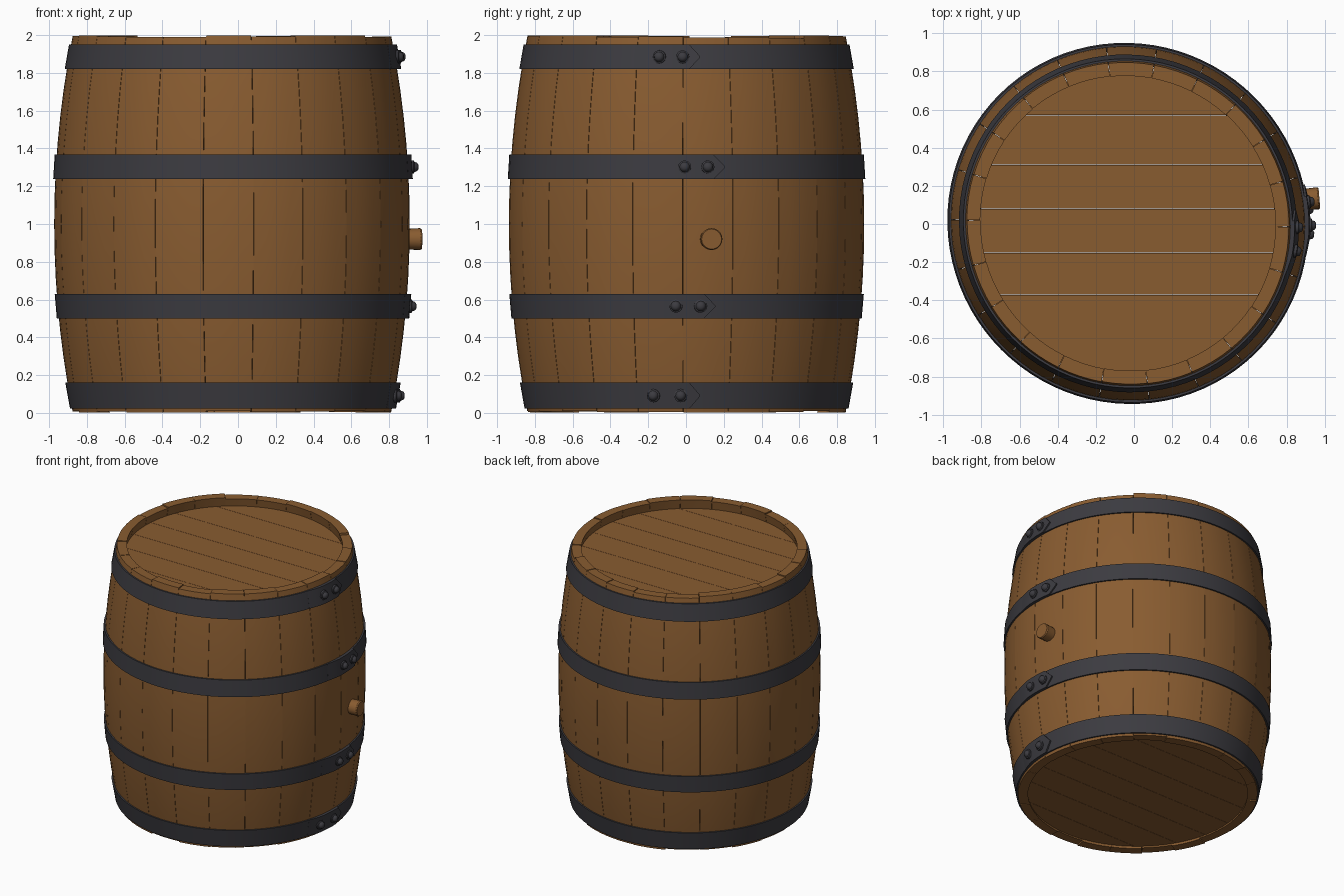
import bpy, bmesh, math, random
from mathutils import Vector, Matrix

if "Cube" in bpy.data.objects:
    bpy.data.objects.remove(bpy.data.objects["Cube"])

random.seed(4)
CX, CY = -0.032, 0.003          # barrel axis
STAVES = 22
STEP = 2 * math.pi / STAVES
SEAM = math.radians(-1.2)


def material(name, rgb):
    m = bpy.data.materials.new(name)
    m.diffuse_color = (*rgb, 1)
    m.use_nodes = True
    m.node_tree.nodes["Principled BSDF"].inputs["Base Color"].default_value = m.diffuse_color
    return m


WOOD = material("oak wood", (0.25, 0.107, 0.03))
IRON = material("dark iron", (0.045, 0.044, 0.052))


def radius(z):
    return 0.941 - 0.099 * (z - 1) ** 2


def polar(a, r, z):
    r *= 1 - 0.009 * math.sin(2 * a)     # barrel is very slightly oval
    return Vector((CX + r * math.cos(a), CY + r * math.sin(a), z))


def finish(name, bm, mat, angle=30):
    bmesh.ops.recalc_face_normals(bm, faces=bm.faces)
    me = bpy.data.meshes.new(name)
    bm.to_mesh(me)
    bm.free()
    ob = bpy.data.objects.new(name, me)
    bpy.context.collection.objects.link(ob)
    me.materials.append(mat)
    bpy.ops.object.select_all(action='DESELECT')
    bpy.context.view_layer.objects.active = ob
    ob.select_set(True)
    bpy.ops.object.shade_smooth_by_angle(angle=math.radians(angle))
    return ob


def loft(bm, rings, closed=False):
    """Skin equal-length closed loops of points; cap the ends unless closed."""
    vs = [[bm.verts.new(p) for p in ring] for ring in rings]
    n = len(vs[0])
    pairs = list(zip(vs, vs[1:])) + ([(vs[-1], vs[0])] if closed else [])
    for a, b in pairs:
        for i in range(n):
            j = (i + 1) % n
            bm.faces.new((a[i], a[j], b[j], b[i]))
    if not closed:
        bm.faces.new(vs[0])
        bm.faces.new(vs[-1])


def disc_rings(base, angle, steps, n):
    """Circles stacked along the outward direction, from (distance, radius) pairs."""
    rot = Matrix.Rotation(angle, 3, 'Z')
    return [[base + rot @ Vector((d, q * math.cos(2 * math.pi * i / n),
                                  q * math.sin(2 * math.pi * i / n)))
             for i in range(n)] for d, q in steps]


# Curved staves with hairline seams and slightly uneven ends
bm = bmesh.new()
for s in range(STAVES):
    a0 = SEAM + s * STEP + 0.0012
    a1 = SEAM + (s + 1) * STEP - 0.0012
    angs = [a0 + (a1 - a0) * k / 4 for k in range(5)]
    top, bottom = random.uniform(1.982, 2.0), random.uniform(0.0, 0.012)
    rings = []
    for k in range(15):
        z = bottom + (top - bottom) * k / 14
        r = radius(z)
        rings.append([polar(a, r, z) for a in angs] +
                     [polar(a, r - 0.07, z) for a in reversed(angs)])
    loft(bm, rings)
finish("staves", bm, WOOD)

# Plank heads: recessed at the top, almost flush underneath
CUTS = [-0.82, -0.6, -0.37, -0.15, 0.08, 0.31, 0.57, 0.82]


def plank_head(name, z0, z1, R):
    bm = bmesh.new()
    gap = 0.001
    for y0, y1 in zip(CUTS, CUTS[1:]):
        lo, hi = max(y0 + gap, -R + 0.001), min(y1 - gap, R - 0.001)
        ys = [lo + (hi - lo) * k / 8 for k in range(9)]
        half = [math.sqrt(R * R - y * y) for y in ys]
        outline = [(CX + h, y) for h, y in zip(half, ys)]
        outline += [(CX - h, y) for h, y in reversed(list(zip(half, ys)))]
        loft(bm, [[Vector((x, y, z)) for x, y in outline] for z in (z0, z1)])
    finish(name, bm, WOOD)


plank_head("top_head", 1.87, 1.925, 0.81)
plank_head("bottom_head", 0.022, 0.077, 0.80)


# Iron hoops: closed ring, pointed overlapping tail, two rivets
def hoop(label, z0, z1, tip, rivets):
    mid = (z0 + z1) / 2

    def surf(z, off):        # straight-sided cone between hoop edges
        t = (z - z0) / (z1 - z0)
        return radius(z0) * (1 - t) + radius(z1) * t + off

    bm = bmesh.new()
    rings = []
    for k in range(88):
        a = 2 * math.pi * k / 88
        rings.append([polar(a, surf(z, o), z) for z, o in
                      ((z0, -0.012), (z0, 0.011), (z1, 0.011), (z1, -0.012))])
    loft(bm, rings, closed=True)
    finish(label + "_hoop", bm, IRON)

    # tail rises out of the hoop and ends in a point
    r = radius(mid)
    end = math.asin(tip / r)
    bm = bmesh.new()
    rings = []
    for k in range(9):
        a = end - 0.40 + 0.335 * k / 8
        o = 0.011 + 0.011 * min(1, k / 3)
        rings.append([polar(a, surf(z, q), z) for z, q in
                      ((z0, 0), (z0, o), (mid, o), (z1, o), (z1, 0), (mid, 0))])
    h = 0.003
    rings.append([polar(end, surf(z, q), z) for z, q in
                  ((mid - h, 0), (mid - h, 0.022), (mid, 0.022),
                   (mid + h, 0.022), (mid + h, 0), (mid, 0))])
    loft(bm, rings)
    finish(label + "_hoop_tail", bm, IRON)

    # rivets: flange with a domed head
    bm = bmesh.new()
    for y in rivets:
        a = math.asin(y / r)
        loft(bm, disc_rings(polar(a, r + 0.012, mid), a,
                            ((0, 0.035), (0.018, 0.035), (0.022, 0.027),
                             (0.036, 0.022), (0.043, 0.011)), 12))
    finish(label + "_rivets", bm, IRON, 40)


hoop("bottom", 0.022, 0.16, 0.07, (-0.17, -0.03))
hoop("lower", 0.50, 0.63, 0.15, (-0.055, 0.073))
hoop("upper", 1.237, 1.367, 0.20, (-0.01, 0.11))
hoop("top", 1.82, 1.95, 0.07, (-0.14, -0.02))

# Wooden bung on the side
bm = bmesh.new()
a = math.asin(0.13 / 0.94)
loft(bm, disc_rings(polar(a, 0.88, 0.92), a * 0.6,
                    ((0, 0.052), (0.127, 0.058), (0.135, 0.053)), 20))
finish("bung", bm, WOOD)
